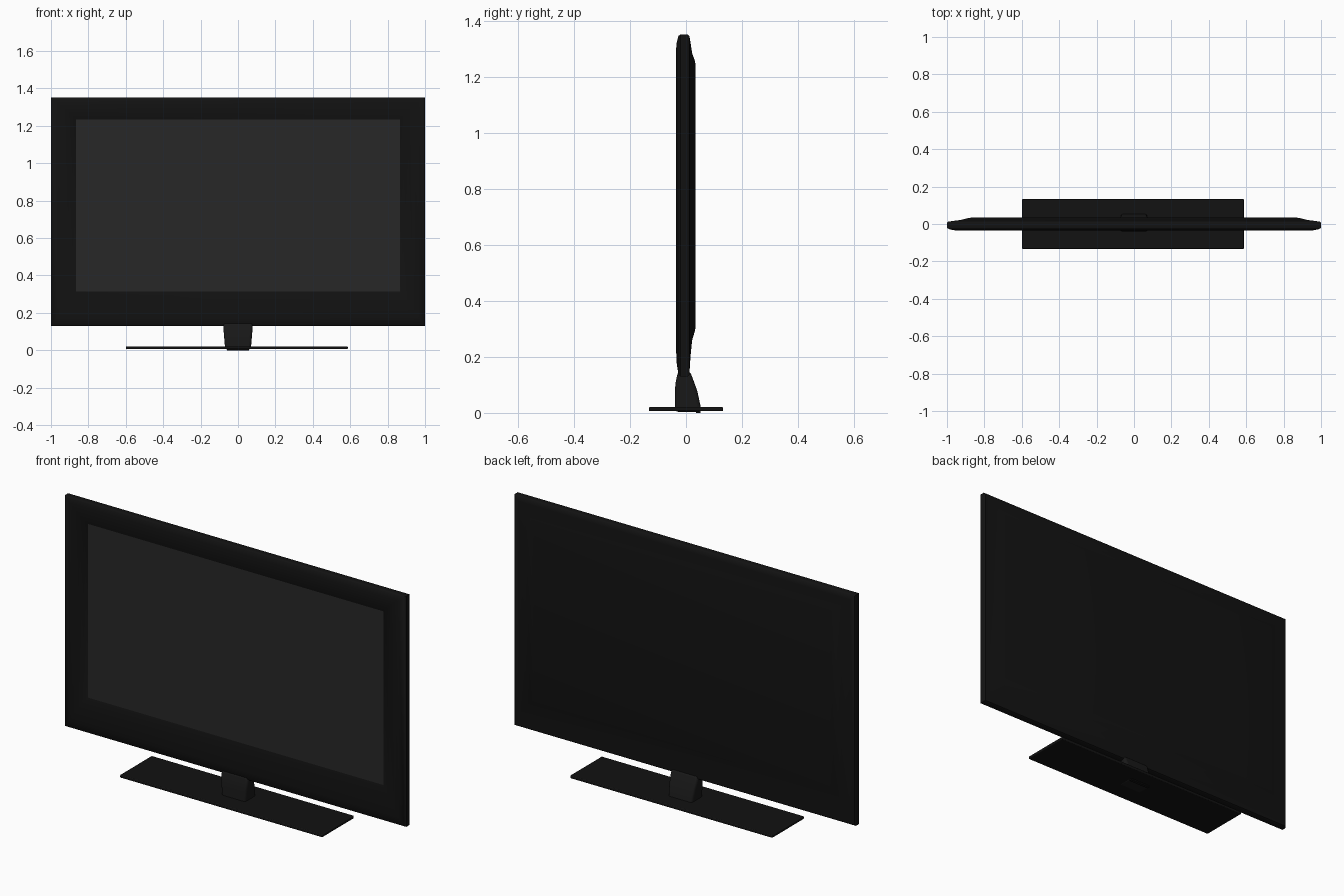
import bpy, bmesh, math

if "Cube" in bpy.data.objects:
    bpy.data.objects.remove(bpy.data.objects["Cube"])


def material(name, v):
    m = bpy.data.materials.new(name)
    m.diffuse_color = (v, v, v, 1)
    m.use_nodes = True
    m.node_tree.nodes["Principled BSDF"].inputs["Base Color"].default_value = m.diffuse_color
    return m


casing_mat = material("casing_black", 0.006)
screen_mat = material("screen_grey", 0.02)
neck_mat = material("neck_black", 0.01)


def loft(name, rings, mat, bevel=0, cap_last=True):
    """Skin a series of four-cornered rings and cap the ends."""
    bm = bmesh.new()
    loops = [[bm.verts.new(p) for p in r] for r in rings]
    for a, b in zip(loops, loops[1:]):
        for i in range(4):
            j = (i + 1) % 4
            bm.faces.new((a[i], a[j], b[j], b[i]))
    bm.faces.new(loops[0])
    if cap_last:
        bm.faces.new(loops[-1])
    bmesh.ops.recalc_face_normals(bm, faces=bm.faces)
    me = bpy.data.meshes.new(name)
    bm.to_mesh(me)
    bm.free()
    ob = bpy.data.objects.new(name, me)
    bpy.context.collection.objects.link(ob)
    me.materials.append(mat)
    if bevel:
        mod = ob.modifiers.new("rounded_edges", "BEVEL")
        mod.width, mod.segments = bevel, 3
        mod.limit_method = "ANGLE"
        mod.angle_limit = math.radians(40)
    bpy.ops.object.select_all(action="DESELECT")
    ob.select_set(True)
    bpy.context.view_layer.objects.active = ob
    bpy.ops.object.shade_smooth_by_angle(angle=math.radians(40))
    return ob


def upright(hx, z0, z1, y):
    return [(-hx, y, z0), (hx, y, z0), (hx, y, z1), (-hx, y, z1)]


def level(hx, y0, y1, z, cx=0):
    return [(cx - hx, y0, z), (cx + hx, y0, z), (cx + hx, y1, z), (cx - hx, y1, z)]


# Casing: tapered back, thin rim, then bezel rolling inwards to the screen
loft("casing", [upright(*r) for r in (
    (0.87, 0.305, 1.245, 0.034),
    (0.89, 0.29, 1.26, 0.031),
    (0.925, 0.26, 1.285, 0.022),
    (0.97, 0.20, 1.325, 0.016),
    (0.995, 0.135, 1.347, 0.012),
    (1.0, 0.13, 1.352, 0.006),
    (1.0, 0.13, 1.352, -0.020),
    (0.99, 0.137, 1.347, -0.027),
    (0.965, 0.175, 1.325, -0.033),
    (0.94, 0.215, 1.305, -0.035),
    (0.91, 0.26, 1.28, -0.033),
    (0.885, 0.295, 1.255, -0.027),
    (0.865, 0.315, 1.235, -0.019),
)], casing_mat, cap_last=False)

# Screen panel closing the bezel opening
loft("screen", [upright(0.866, 0.314, 1.236, -0.012),
                upright(0.866, 0.314, 1.236, -0.019)], screen_mat)

# Stand neck, leaning back towards its foot
loft("stand_neck", [level(*r) for r in (
    (0.069, -0.040, 0.055, 0.004),
    (0.070, -0.040, 0.053, 0.02),
    (0.075, -0.040, 0.040, 0.08),
    (0.078, -0.036, 0.027, 0.115),
    (0.079, -0.028, 0.014, 0.15),
)], neck_mat, bevel=0.012)

# Stand base plate and the small pad under it
loft("stand_base", [level(0.593, -0.133, 0.133, 0.006, -0.006),
                    level(0.593, -0.133, 0.133, 0.021, -0.006)], casing_mat, bevel=0.004)
loft("base_pad", [level(0.06, 0.035, 0.052, 0.0),
                  level(0.06, 0.035, 0.052, 0.01)], casing_mat)
